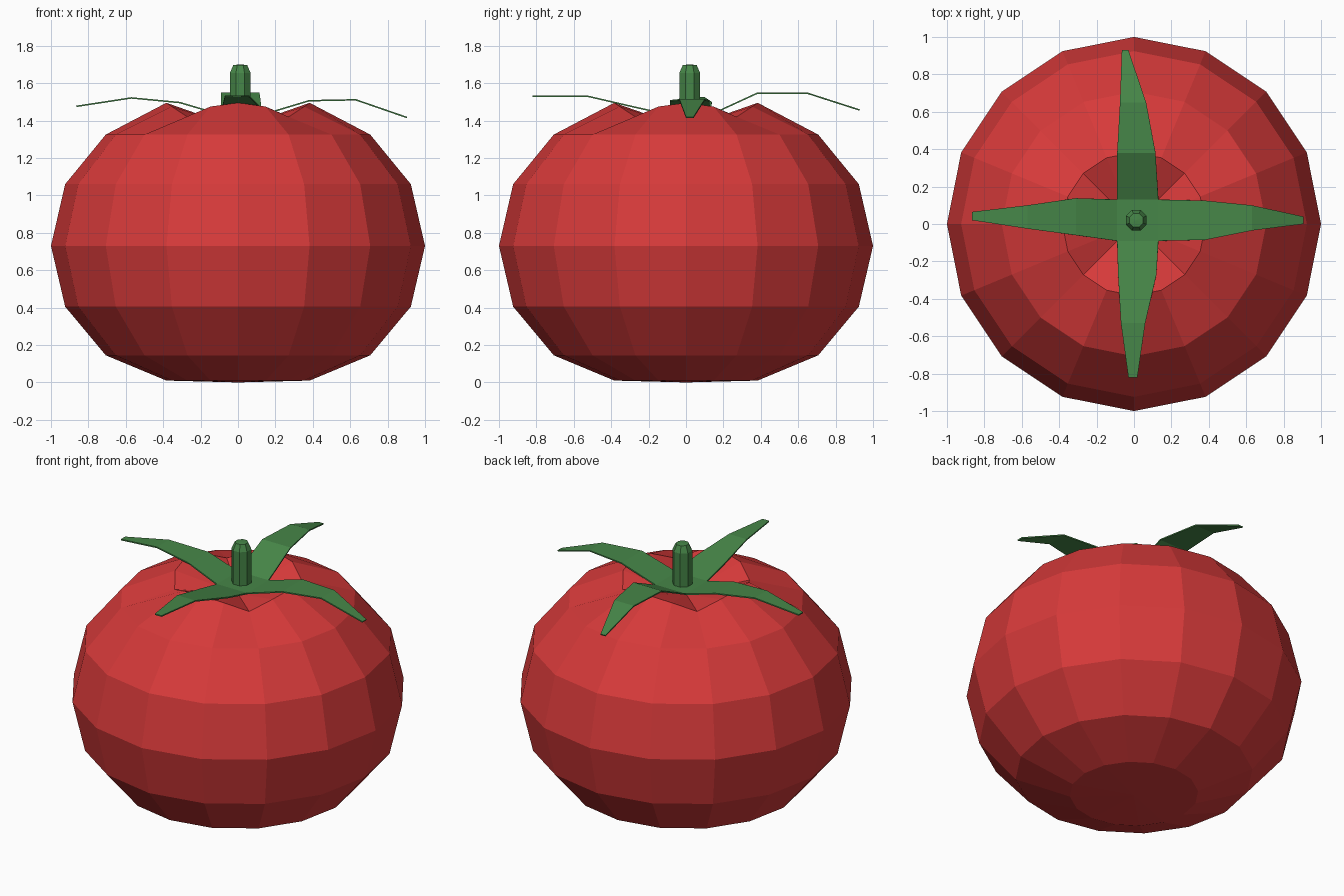
import bpy, bmesh, math
from mathutils import Vector

if "Cube" in bpy.data.objects:
    bpy.data.objects.remove(bpy.data.objects["Cube"])


def material(name, rgb):
    m = bpy.data.materials.new(name)
    m.diffuse_color = (*rgb, 1)
    m.use_nodes = True
    m.node_tree.nodes["Principled BSDF"].inputs["Base Color"].default_value = m.diffuse_color
    return m


def finish(bm, name, mat, normals=True):
    if normals:
        bmesh.ops.recalc_face_normals(bm, faces=bm.faces)
    me = bpy.data.meshes.new(name)
    bm.to_mesh(me)
    bm.free()
    me.materials.append(mat)
    ob = bpy.data.objects.new(name, me)
    bpy.context.collection.objects.link(ob)
    return ob


red = material("tomato red", (0.68, 0.042, 0.042))
green = material("leaf green", (0.062, 0.24, 0.065))


def lathe(bm, profile, n, center=(0, 0), turn=0.0, height=lambda i, k, z: z):
    """Stack of n-sided rings closed by a pole at each end."""
    cx, cy = center
    rings = []
    for k, (r, z) in enumerate(profile):
        if r == 0:
            rings.append([bm.verts.new((cx, cy, z))] * n)
        else:
            rings.append([bm.verts.new((cx + r * math.cos(turn + i * math.tau / n),
                                        cy + r * math.sin(turn + i * math.tau / n),
                                        height(i, k, z))) for i in range(n)])
    for a, b in zip(rings, rings[1:]):
        for i in range(n):
            j = (i + 1) % n
            loop = list(dict.fromkeys([a[i], a[j], b[j], b[i]]))
            bm.faces.new(loop)


# Fruit: 16-sided squashed sphere, dented top with four low diagonals
SHOULDER = 7
fruit_profile = [(0, 0.0), (0.383, 0.01), (0.707, 0.145), (0.924, 0.405), (1.0, 0.73),
                 (0.924, 1.06), (0.707, 1.325), (0.383, 1.495), (0, 1.36)]


def shoulder(i, k, z):
    if k != SHOULDER:
        return z
    return z - (0, 0.02, 0.075, 0.02)[i % 4]


bm = bmesh.new()
lathe(bm, fruit_profile, 16, height=shoulder)
finish(bm, "fruit", red)

# Stem: square post with rounded tip
bm = bmesh.new()
lathe(bm, [(0, 1.40), (0.06, 1.40), (0.06, 1.655), (0.04, 1.697), (0, 1.70)], 8,
      center=(0.012, 0.02), turn=math.pi / 8)
finish(bm, "stem", green)

# Calyx: square centre with four thin bent leaves
# each leaf: (distance out, height, side from, side to)
leaves = {
    "x+": [(0.38, 1.51, -0.085, 0.125), (0.63, 1.515, -0.035, 0.10), (0.905, 1.42, 0.0, 0.04)],
    "x-": [(0.31, 1.50, -0.06, 0.138), (0.57, 1.525, -0.025, 0.10), (0.865, 1.48, 0.02, 0.065)],
    "y+": [(0.38, 1.55, -0.09, 0.115), (0.65, 1.55, -0.075, 0.065), (0.93, 1.46, -0.065, -0.03)],
    "y-": [(0.27, 1.475, -0.085, 0.12), (0.53, 1.535, -0.07, 0.06), (0.82, 1.535, -0.03, 0.018)],
}
bm = bmesh.new()
lo, hi, base = -0.09, 0.13, 1.435
corner = {(a, b): bm.verts.new((a, b, base)) for a in (lo, hi) for b in (lo, hi)}
bm.faces.new([corner[lo, lo], corner[hi, lo], corner[hi, hi], corner[lo, hi]])
for key, rows in leaves.items():
    sign = 1 if key[1] == "+" else -1
    root = hi if sign > 0 else lo
    along_x = key[0] == "x"
    place = (lambda d, s, z: (d, s, z)) if along_x else (lambda d, s, z: (s, d, z))
    prev = [corner[place(root, s, 0)[:2]] for s in (lo, hi)]
    for d, z, s0, s1 in rows:
        cur = [bm.verts.new(place(sign * d, s, z)) for s in (s0, s1)]
        bm.faces.new([prev[0], cur[0], cur[1], prev[1]])
        prev = cur
for f in bm.faces:
    f.normal_update()
    if f.normal.z < 0:
        f.normal_flip()
calyx = finish(bm, "calyx_leaves", green, normals=False)
thick = calyx.modifiers.new("thickness", "SOLIDIFY")
thick.thickness = 0.008
thick.offset = -1
